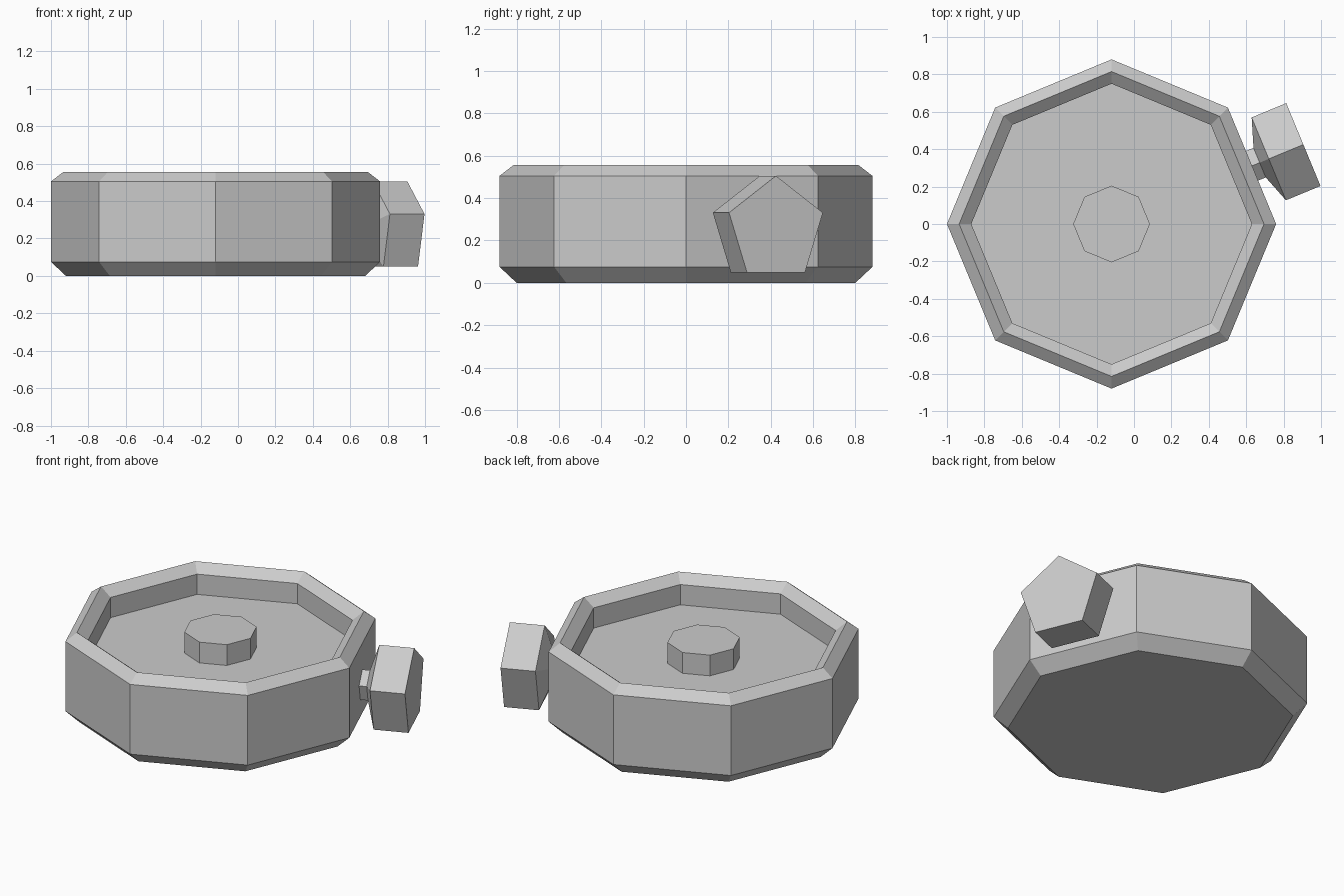
import bpy, bmesh, math
from mathutils import Matrix, Vector

cube = bpy.data.objects.get("Cube")
if cube:
    bpy.data.objects.remove(cube, do_unlink=True)

grey = bpy.data.materials.new("plain grey")
grey.use_nodes = True
colour = (0.6, 0.6, 0.6, 1)
grey.diffuse_color = colour
grey.node_tree.nodes["Principled BSDF"].inputs["Base Color"].default_value = colour


def turned(name, profile, sides, matrix):
    """Revolve (radius, height) points into a flat-sided solid with capped ends."""
    bm = bmesh.new()
    rings = []
    for r, h in profile:
        angles = [2 * math.pi * i / sides for i in range(sides)]
        rings.append([bm.verts.new((r * math.cos(a), r * math.sin(a), h)) for a in angles])
    for low, high in zip(rings, rings[1:]):
        for i in range(sides):
            j = (i + 1) % sides
            bm.faces.new((low[i], low[j], high[j], high[i]))
    bm.faces.new(rings[0][::-1])
    bm.faces.new(rings[-1])
    bm.transform(matrix)
    bmesh.ops.recalc_face_normals(bm, faces=bm.faces)
    mesh = bpy.data.meshes.new(name)
    bm.to_mesh(mesh)
    bm.free()
    mesh.materials.append(grey)
    obj = bpy.data.objects.new(name, mesh)
    bpy.context.collection.objects.link(obj)
    return obj


centre = Vector((-0.12, 0, 0))
upright = Matrix.Translation(centre)

# Octagonal case: chamfered base, bevelled rim and recessed floor
turned("case", [(0.80, 0), (0.88, 0.075), (0.88, 0.505), (0.815, 0.555),
                (0.75, 0.505), (0.75, 0.38)], 8, upright)

# Central hub standing on the recessed floor
turned("centre_hub", [(0.205, 0.37), (0.205, 0.508)], 8, upright)

# Five-sided side knob on a thin neck, pointing out of one case face
out = Vector((math.cos(math.pi / 8), math.sin(math.pi / 8), 0))
up = Vector((0, 0, 1))
aim = Matrix((up, out.cross(up), out)).transposed().to_4x4()
place = Matrix.Translation(centre + Vector((0, 0, 0.253))) @ aim
turned("side_knob", [(0.09, 0.78), (0.09, 0.857), (0.252, 0.91), (0.252, 1.11)], 5, place)
